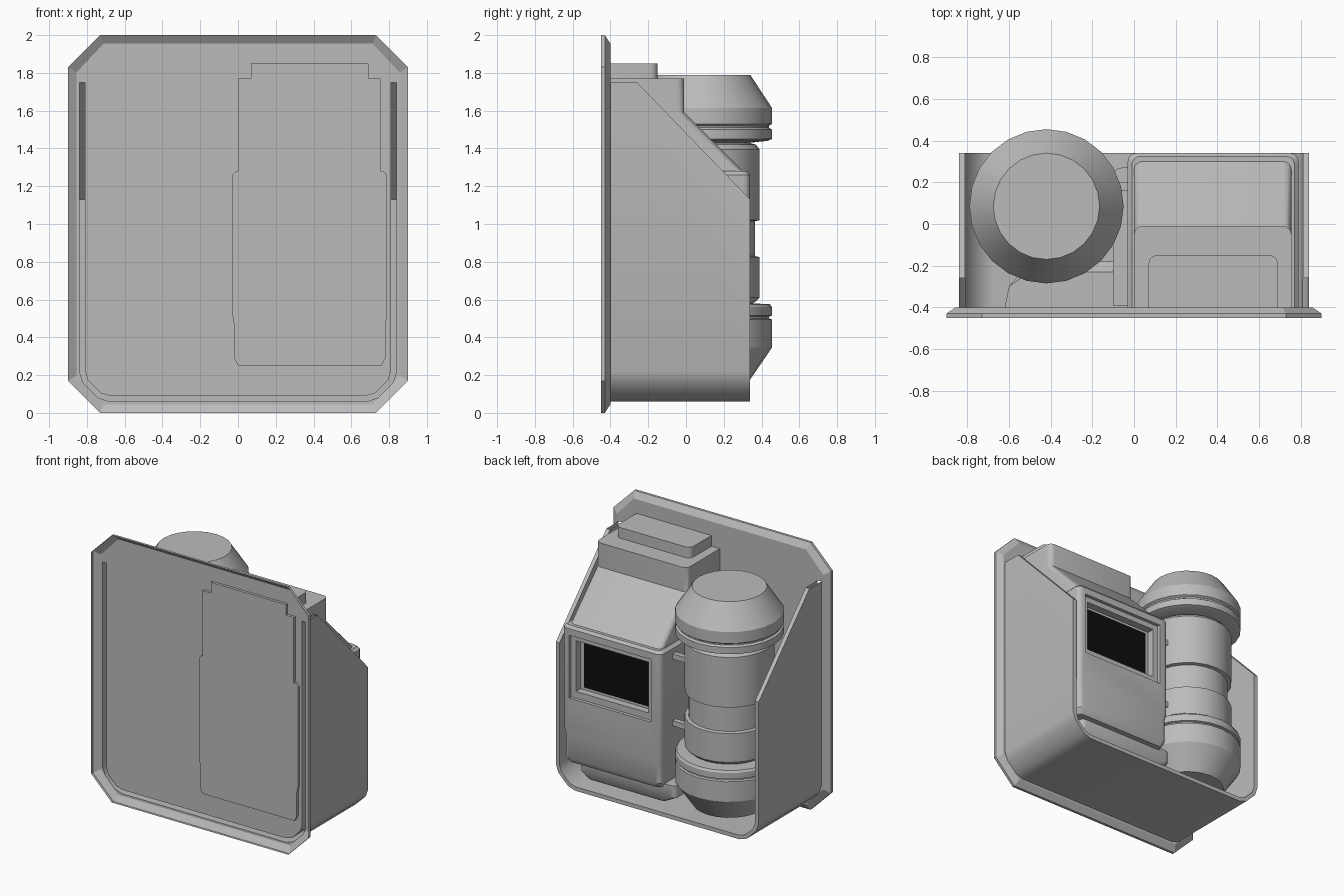
import bpy, bmesh, math

if "Cube" in bpy.data.objects:
    bpy.data.objects.remove(bpy.data.objects["Cube"])


def material(name, rgb):
    m = bpy.data.materials.new(name)
    m.diffuse_color = (*rgb, 1)
    m.use_nodes = True
    m.node_tree.nodes["Principled BSDF"].inputs["Base Color"].default_value = m.diffuse_color
    return m


GREY = material("grey_metal", (0.5, 0.5, 0.5))
BLACK = material("black_screen", (0.004, 0.004, 0.004))


def make(name, verts, faces, mat=GREY, smooth=True, fix=True):
    me = bpy.data.meshes.new(name)
    me.from_pydata(verts, [], faces)
    bm = bmesh.new()
    bm.from_mesh(me)
    bmesh.ops.remove_doubles(bm, verts=bm.verts, dist=1e-5)
    if fix:
        bmesh.ops.recalc_face_normals(bm, faces=bm.faces)
    bm.to_mesh(me)
    bm.free()
    me.materials.append(mat)
    ob = bpy.data.objects.new(name, me)
    bpy.context.collection.objects.link(ob)
    if smooth:
        bpy.ops.object.select_all(action='DESELECT')
        ob.select_set(True)
        bpy.context.view_layer.objects.active = ob
        bpy.ops.object.shade_smooth_by_angle(angle=math.radians(30))
    return ob


def stack(name, rings, mat=GREY, smooth=True):
    """Skin equal-length rings and cap both ends."""
    n = len(rings[0])
    faces = [(k * n + i, k * n + (i + 1) % n, (k + 1) * n + (i + 1) % n, (k + 1) * n + i)
             for k in range(len(rings) - 1) for i in range(n)]
    faces += [tuple(range(n))[::-1], tuple(range((len(rings) - 1) * n, len(rings) * n))]
    return make(name, [p for r in rings for p in r], faces, mat, smooth)


def loft(name, sections, r=0.04, y0=-0.42):
    """Stack (z, x0, x1, y1) sections with rounded rear corners."""
    rings = []
    for z, x0, x1, y1 in sections:
        ring = [(x0, y0, z), (x1, y0, z)]
        for cx, a0 in ((x1 - r, 0), (x0 + r, 90)):
            for k in range(5):
                a = math.radians(a0 + k * 22.5)
                ring.append((cx + r * math.cos(a), y1 - r + r * math.sin(a), z))
        rings.append(ring)
    return stack(name, rings)


def box(name, x0, x1, y0, y1, z0, z1, mat=GREY):
    return stack(name, [[(x0, y0, z), (x1, y0, z), (x1, y1, z), (x0, y1, z)]
                        for z in (z0, z1)], mat, False)


# Mounting panel: shallow octagonal tray with a slot where the hollow wall opens
def octagon(y, d):
    c = 0.73 - d * 0.4
    q = [(c, 2 - d), (0.9 - d, 1.83 - d * 0.6)]
    right = q + [(x, 2 - z) for x, z in q[::-1]]
    return [(x, y, z) for x, z in right] + [(-x, y, z) for x, z in right[::-1]]


def u_path(t):
    half = [(0.84, 1.75), (0.84, 0.22), (0.82, 0.16), (0.74, 0.08), (0.68, 0.06)]
    half = [half[0], (0.84, 0.22), (0.82, 0.16), (0.74, 0.08), (0.68, 0.06)]
    shift = [(-t, 0), (-t, t * 0.2), (-t * 0.8, t * 0.5), (-t * 0.5, t * 0.8), (-t * 0.2, t)]
    half = [(x + a, z + b) for (x, z), (a, b) in zip(half, shift)]
    return half + [(-x, z) for x, z in half[::-1]]


OUT, INN = u_path(0), u_path(0.03)
verts, faces = [], []


def poly(points):
    faces.append(tuple(range(len(verts), len(verts) + len(points))))
    verts.extend(points)


rims = [octagon(-0.45, 0), octagon(-0.43, 0), octagon(-0.40, 0.045)]
for a, b in zip(rims, rims[1:]):
    for i in range(8):
        j = (i + 1) % 8
        poly([a[i], a[j], b[j], b[i]])
o = rims[2]
edge_r, edge_l = (0.855, -0.40, 1.75), (-0.855, -0.40, 1.75)
flat = lambda path: [(x, -0.40, z) for x, z in path]
poly([o[6], o[7], o[0], o[1], edge_r] + flat(INN) + [edge_l])
poly([edge_r] + o[2:6] + [edge_l] + flat(OUT)[::-1])
make("mounting_panel", verts, faces, smooth=False)

# Surrounding hollow wall with sloped side tops
verts, faces = [], []
YF, YS, YB, ZB = -0.40, -0.26, 0.34, 1.13
for path in (OUT, INN):
    for i in range(len(path) - 1):
        (xa, za), (xb, zb) = path[i], path[i + 1]
        if i in (0, len(path) - 2):
            x, low = xa, min(za, zb)
            poly([(x, YF, low), (x, YB, low), (x, YB, ZB), (x, YS, 1.75), (x, YF, 1.75)])
        else:
            poly([(xa, YF, za), (xa, YB, za), (xb, YB, zb), (xb, YF, zb)])
cap = lambda p: [(x, YB, min(z, ZB)) for x, z in p]
co, ci = cap(OUT), cap(INN)
for i in range(len(co) - 1):
    poly([co[i], co[i + 1], ci[i + 1], ci[i]])
for s in (1, -1):
    a, b = s * 0.84, s * 0.81
    poly([(a, YB, ZB), (b, YB, ZB), (b, YS, 1.75), (a, YS, 1.75)])
make("surround_wall", verts, faces)

# Control housing with its sloped hood and stepped top
housing = loft("control_housing", [
    (0.25, 0.00, 0.76, 0.31), (0.29, -0.02, 0.78, 0.332), (0.46, -0.02, 0.78, 0.332),
    (0.52, -0.03, 0.79, 0.34), (1.26, -0.03, 0.79, 0.34), (1.28, -0.01, 0.77, 0.325)])
loft("sloped_hood", [(1.27, 0, 0.755, 0.31), (1.59, 0, 0.755, -0.01), (1.77, 0, 0.755, -0.01)])
loft("hood_cap", [(1.76, 0.07, 0.69, -0.15), (1.85, 0.07, 0.69, -0.15)])

# Stepped screen recess
for name, dims in (("frame_cutter", (0.05, 0.73, 0.315, 0.5, 0.74, 1.21)),
                   ("screen_cutter", (0.09, 0.69, 0.26, 0.5, 0.79, 1.17))):
    cutter = box(name, *dims)
    cutter.hide_render = True
    cutter.hide_set(True)
    mod = housing.modifiers.new(name, 'BOOLEAN')
    mod.operation, mod.solver, mod.object = 'DIFFERENCE', 'EXACT', cutter
box("screen", 0.12, 0.66, 0.258, 0.266, 0.81, 1.15, BLACK)

# Base plinth and low rear duct
loft("base_plinth", [(0.12, 0.0, 0.66, 0.24), (0.18, -0.10, 0.70, 0.27), (0.27, -0.10, 0.70, 0.27)],
     y0=-0.39)
stack("rear_duct", [[(-0.62, -0.40, z), (0, -0.40, z), (0, y, z), (-0.5, y, z), (-0.6, -0.30, z)]
                    for z, y in ((0.10, -0.18), (0.20, -0.18), (0.25, -0.23))], smooth=False)

# Tank: turned profile of radius and height
PROFILE = [(0.25, 0.17), (0.37, 0.345), (0.37, 0.495), (0.355, 0.50), (0.355, 0.51),
           (0.37, 0.515), (0.37, 0.56), (0.36, 0.575), (0.27, 0.58), (0.285, 0.59), (0.305, 0.61),
           (0.305, 0.825), (0.28, 0.83), (0.28, 1.015), (0.305, 1.02), (0.305, 1.395),
           (0.285, 1.42), (0.25, 1.43), (0.345, 1.44), (0.37, 1.45), (0.37, 1.50),
           (0.355, 1.51), (0.355, 1.52), (0.37, 1.53), (0.37, 1.615), (0.255, 1.79)]
SEG = 24
stack("tank", [[(-0.42 + r * math.cos(math.tau * i / SEG), 0.085 + r * math.sin(math.tau * i / SEG), z)
                for i in range(SEG)] for r, z in PROFILE])

# Pipes joining the tank to the housing
for z in (0.70, 1.20):
    box("link_pipe", -0.16, 0.0, 0.16, 0.20, z - 0.02, z + 0.02)
